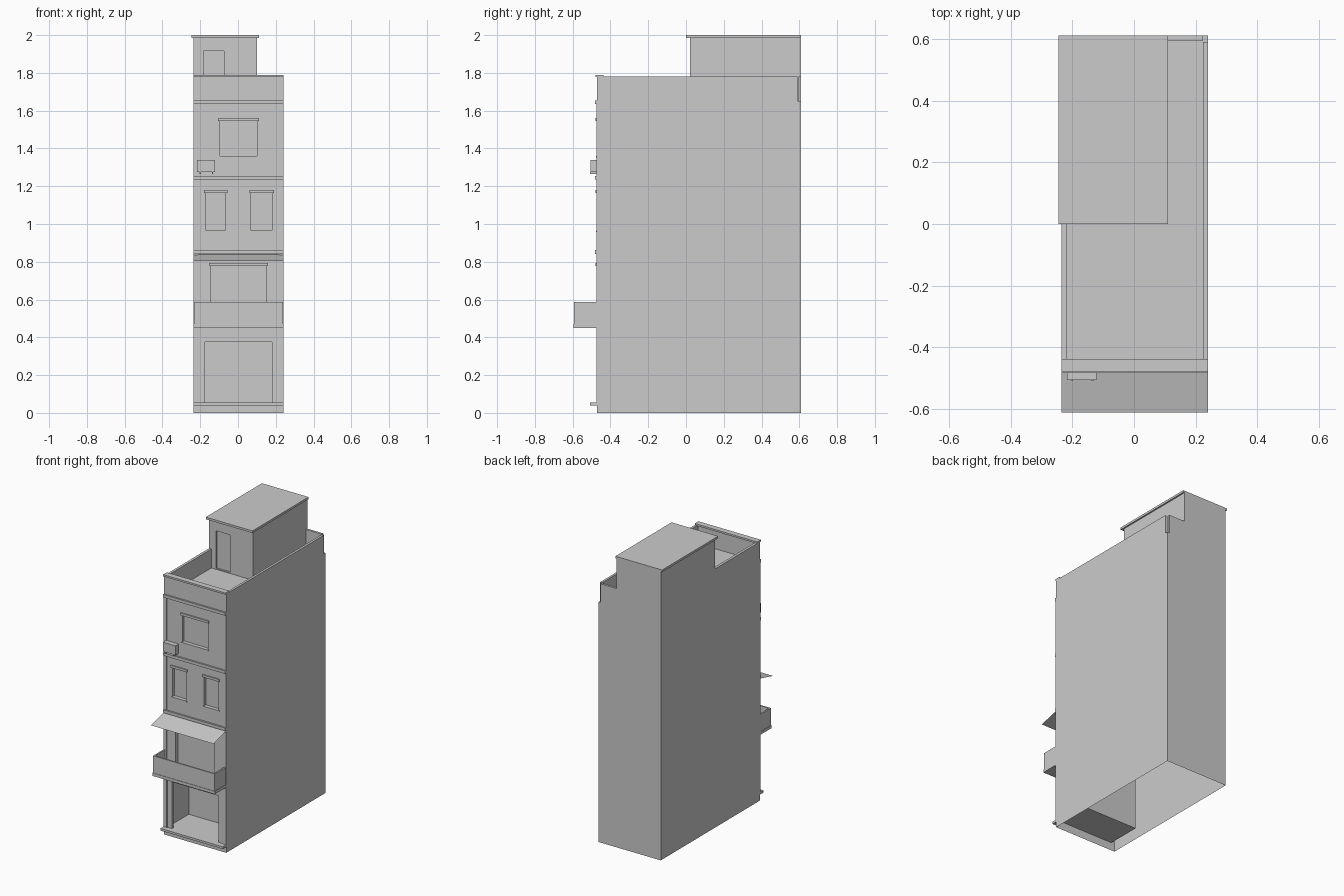
import bpy, bmesh

if "Cube" in bpy.data.objects:
    bpy.data.objects.remove(bpy.data.objects["Cube"])

XL, XR, YF, YB = -0.235, 0.24, -0.47, 0.61
DECK = 1.65


def make(name, bm, fix=False):
    bmesh.ops.remove_doubles(bm, verts=bm.verts, dist=1e-5)
    if fix:
        bmesh.ops.recalc_face_normals(bm, faces=bm.faces)
    me = bpy.data.meshes.new(name)
    bm.to_mesh(me)
    bm.free()
    ob = bpy.data.objects.new(name, me)
    bpy.context.collection.objects.link(ob)
    return ob


def quad(bm, *pts):
    bm.faces.new([bm.verts.new(p) for p in pts])


def box(name, x0, x1, y0, y1, z0, z1):
    bm = bmesh.new()
    bmesh.ops.create_cube(bm, size=1)
    for v in bm.verts:
        v.co = (x1 if v.co.x > 0 else x0, y1 if v.co.y > 0 else y0, z1 if v.co.z > 0 else z0)
    return make(name, bm)


def wall(name, x0, x1, z0, z1, y, openings):
    """Front-facing sheet with recessed openings (x0, x1, z0, z1, depth)."""
    bm = bmesh.new()
    xs = sorted({x0, x1, *[v for o in openings for v in o[:2]]})
    zs = sorted({z0, z1, *[v for o in openings for v in o[2:4]]})
    for a, b in zip(xs, xs[1:]):
        for c, d in zip(zs, zs[1:]):
            mx, mz = (a + b) / 2, (c + d) / 2
            if not any(o[0] < mx < o[1] and o[2] < mz < o[3] for o in openings):
                quad(bm, (a, y, c), (b, y, c), (b, y, d), (a, y, d))
    for a, b, c, d, depth in openings:
        e = y + depth
        quad(bm, (a, e, c), (b, e, c), (b, e, d), (a, e, d))
        ring = [(a, c), (a, d), (b, d), (b, c)]
        for (p, q), (r, s) in zip(ring, ring[1:] + ring[:1]):
            quad(bm, (p, y, q), (p, e, q), (r, e, s), (r, y, s))
    return make(name, bm)


# Main shell: side and back walls, open underneath
bm = bmesh.new()
quad(bm, (XR, YF, 0), (XR, YB, 0), (XR, YB, DECK), (XR, YF, DECK))
quad(bm, (XL, YB, 0), (XL, YF, 0), (XL, YF, DECK), (XL, YB, DECK))
quad(bm, (XR, YB, 0), (XL, YB, 0), (XL, YB, DECK), (XR, YB, DECK))
quad(bm, (XL, YF, DECK), (XR, YF, DECK), (XR, YB, DECK), (XL, YB, DECK))
make("building_shell", bm)

# Front wall with shop recess, balcony door and windows
windows = [(-0.17, -0.065, 0.965, 1.165), (0.07, 0.18, 0.965, 1.165), (-0.095, 0.10, 1.36, 1.545)]
door = (-0.145, 0.15, 0.47, 0.78)
shop = (-0.21, 0.22, 0.055, 0.44)
wall("front_wall", XL, XR, 0, DECK, YF,
     [shop + (0.235,), door + (0.025,)] + [w + (0.02,) for w in windows])

# Window trim
for i, (a, b, c, d) in enumerate(windows):
    box(f"window_lintel_{i}", a - 0.01, b + 0.01, YF - 0.008, YF, d, d + 0.016)
    box(f"window_sill_{i}", a - 0.007, b + 0.007, YF - 0.006, YF, c - 0.008, c)
box("door_lintel", door[0] - 0.008, door[1] + 0.008, YF - 0.008, YF, 0.778, 0.794)

# Shop front posts, header and step
box("shop_post_left", -0.21, -0.175, YF + 0.002, YF + 0.02, 0.055, 0.38)
box("shop_post_right", 0.18, 0.22, YF + 0.002, YF + 0.02, 0.055, 0.38)
box("shop_header", -0.21, 0.22, YF + 0.002, YF + 0.02, 0.375, 0.44)
box("shop_step", XL, XR, -0.507, YF, 0.04, 0.055)

# Pilasters and floor bands
for name, a, b in (("left", XL, -0.212), ("right", 0.217, XR)):
    box(f"pilaster_{name}", a, b, YF - 0.004, YF, 0.055, 1.64)
for i, z in enumerate((0.842, 1.235, 1.635)):
    box(f"floor_band_{i}", XL, XR, YF - 0.012, YF, z, z + 0.02)

# Balcony: slab and three thin parapet walls
box("balcony_slab", XL, XR, -0.595, YF, 0.45, 0.47)
box("balcony_front", XL + 0.003, XR - 0.003, -0.592, -0.582, 0.47, 0.588)
box("balcony_left", XL + 0.003, XL + 0.013, -0.582, YF, 0.47, 0.588)
box("balcony_right", XR - 0.013, XR - 0.003, -0.582, YF, 0.47, 0.588)

# Awning sheet
bm = bmesh.new()
quad(bm, (XL, -0.61, 0.803), (XR, -0.61, 0.803), (XR, YF, 0.838), (XL, YF, 0.838))
make("awning", bm)

# Air conditioner on brackets
box("air_conditioner", -0.217, -0.122, -0.505, YF, 1.275, 1.34)
for i, x in enumerate((-0.2, -0.135)):
    box(f"air_conditioner_bracket_{i}", x - 0.003, x + 0.003, -0.508, YF, 1.266, 1.275)

# Roof parapets
box("parapet_front", XL, XR, YF, YF + 0.018, DECK, 1.78)
box("parapet_cap", XL, XR, -0.478, -0.438, 1.778, 1.79)
box("parapet_left", XL, XL + 0.018, YF + 0.018, 0.02, DECK, 1.78)
box("parapet_right", XR - 0.016, XR, YF + 0.018, 0.59, DECK, 1.78)
box("parapet_back", 0.10, XR - 0.016, 0.595, YB, DECK, 1.78)

# Stair house on the roof
bm = bmesh.new()
X1, Y0, Z1 = 0.10, 0.02, 1.988
quad(bm, (X1, Y0, DECK), (X1, YB, DECK), (X1, YB, Z1), (X1, Y0, Z1))
quad(bm, (XL, YB, DECK), (XL, Y0, DECK), (XL, Y0, Z1), (XL, YB, Z1))
quad(bm, (X1, YB, DECK), (XL, YB, DECK), (XL, YB, Z1), (X1, YB, Z1))
make("stair_house_walls", bm)
wall("stair_house_front", XL, X1, DECK, Z1, Y0, [(-0.182, -0.073, DECK + 0.005, 1.915, 0.012)])
box("stair_house_roof", -0.245, 0.11, 0.0, YB, 1.985, 2.0)
